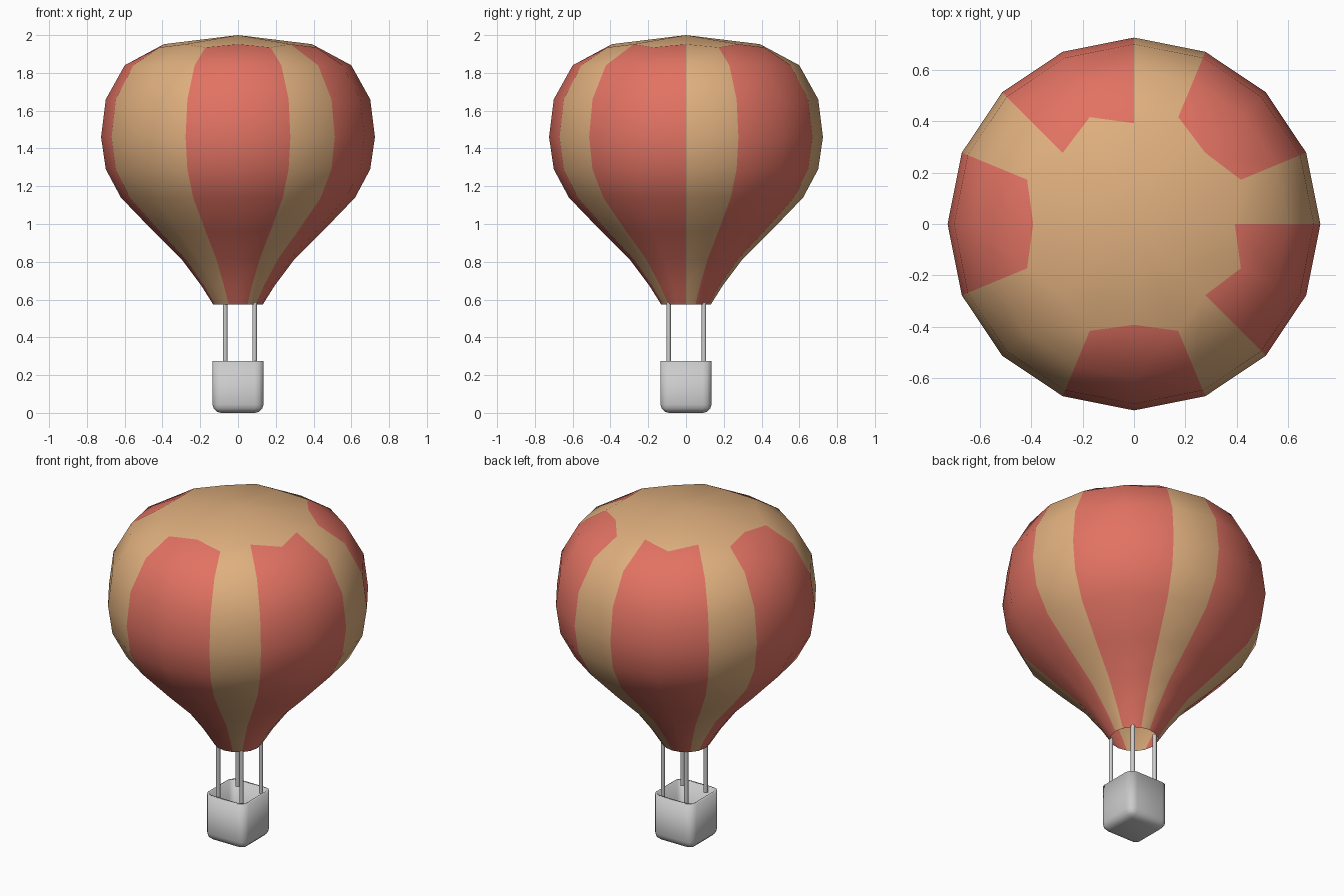
import bpy, bmesh
from math import sin, cos, pi, radians

if "Cube" in bpy.data.objects:
    bpy.data.objects.remove(bpy.data.objects["Cube"])


def make_material(name, color):
    m = bpy.data.materials.new(name)
    m.diffuse_color = color
    m.use_nodes = True
    m.node_tree.nodes["Principled BSDF"].inputs["Base Color"].default_value = m.diffuse_color
    return m


def finish(bm, name, angle=40):
    bmesh.ops.recalc_face_normals(bm, faces=bm.faces)
    me = bpy.data.meshes.new(name)
    bm.to_mesh(me)
    bm.free()
    ob = bpy.data.objects.new(name, me)
    bpy.context.collection.objects.link(ob)
    bpy.ops.object.select_all(action='DESELECT')
    ob.select_set(True)
    bpy.context.view_layer.objects.active = ob
    bpy.ops.object.shade_smooth_by_angle(angle=radians(angle))
    return ob


# Envelope: 16-sided lathe, open at the mouth, striped gores and a plain crown
SIDES = 16
RED_GORES = {1, 2, 4, 5, 7, 8, 11, 12, 14, 15}
PROFILE = [(0.132, 0.575), (0.195, 0.675), (0.30, 0.815), (0.447, 0.96),
           (0.62, 1.14), (0.70, 1.29), (0.725, 1.46), (0.70, 1.66),
           (0.60, 1.84)]

bm = bmesh.new()
rings = []
for r, z in PROFILE:
    rings.append([bm.verts.new((r * cos(2 * pi * k / SIDES), r * sin(2 * pi * k / SIDES), z))
                  for k in range(SIDES)])
# scalloped ring where the stripes meet the crown
top = []
for k in range(SIDES):
    r, z = (0.45, 1.935) if k % 2 else (0.392, 1.952)
    top.append(bm.verts.new((r * cos(2 * pi * k / SIDES), r * sin(2 * pi * k / SIDES), z)))
rings.append(top)
for low, high in zip(rings, rings[1:]):
    for k in range(SIDES):
        n = (k + 1) % SIDES
        f = bm.faces.new((low[k], low[n], high[n], high[k]))
        f.material_index = int(k in RED_GORES)
crown = bm.verts.new((0, 0, 2.0))
for k in range(0, SIDES, 2):
    bm.faces.new((crown, top[k], top[k + 1], top[(k + 2) % SIDES]))
envelope = finish(bm, "envelope", 60)
envelope.data.materials.append(make_material("tan_fabric", (0.74, 0.43, 0.21, 1)))
envelope.data.materials.append(make_material("red_fabric", (0.76, 0.17, 0.125, 1)))

# Basket: rounded open box with thin walls
bm = bmesh.new()
bmesh.ops.create_cube(bm, size=1)
for v in bm.verts:
    v.co = (v.co.x * 0.27, v.co.y * 0.27, (v.co.z + 0.5) * 0.275)
bmesh.ops.delete(bm, geom=[f for f in bm.faces if f.normal.z > 0.9], context='FACES_ONLY')
rounded = [e for e in bm.edges if min(v.co.z for v in e.verts) < 0.1]
bmesh.ops.bevel(bm, geom=rounded, offset=0.045, segments=3, profile=0.5, affect='EDGES')
basket = finish(bm, "basket")
wall = basket.modifiers.new("wall", 'SOLIDIFY')
wall.thickness = 0.014
wall.offset = -1

# Poles joining the basket corners to the mouth
for i, (x, y) in enumerate([(-0.068, -0.092), (0.088, -0.092), (0.088, 0.095), (-0.068, 0.095)]):
    bm = bmesh.new()
    bmesh.ops.create_cone(bm, cap_ends=True, segments=12, radius1=0.012, radius2=0.012, depth=0.33)
    bmesh.ops.translate(bm, verts=bm.verts, vec=(x, y, 0.42))
    finish(bm, f"pole_{i + 1}")
